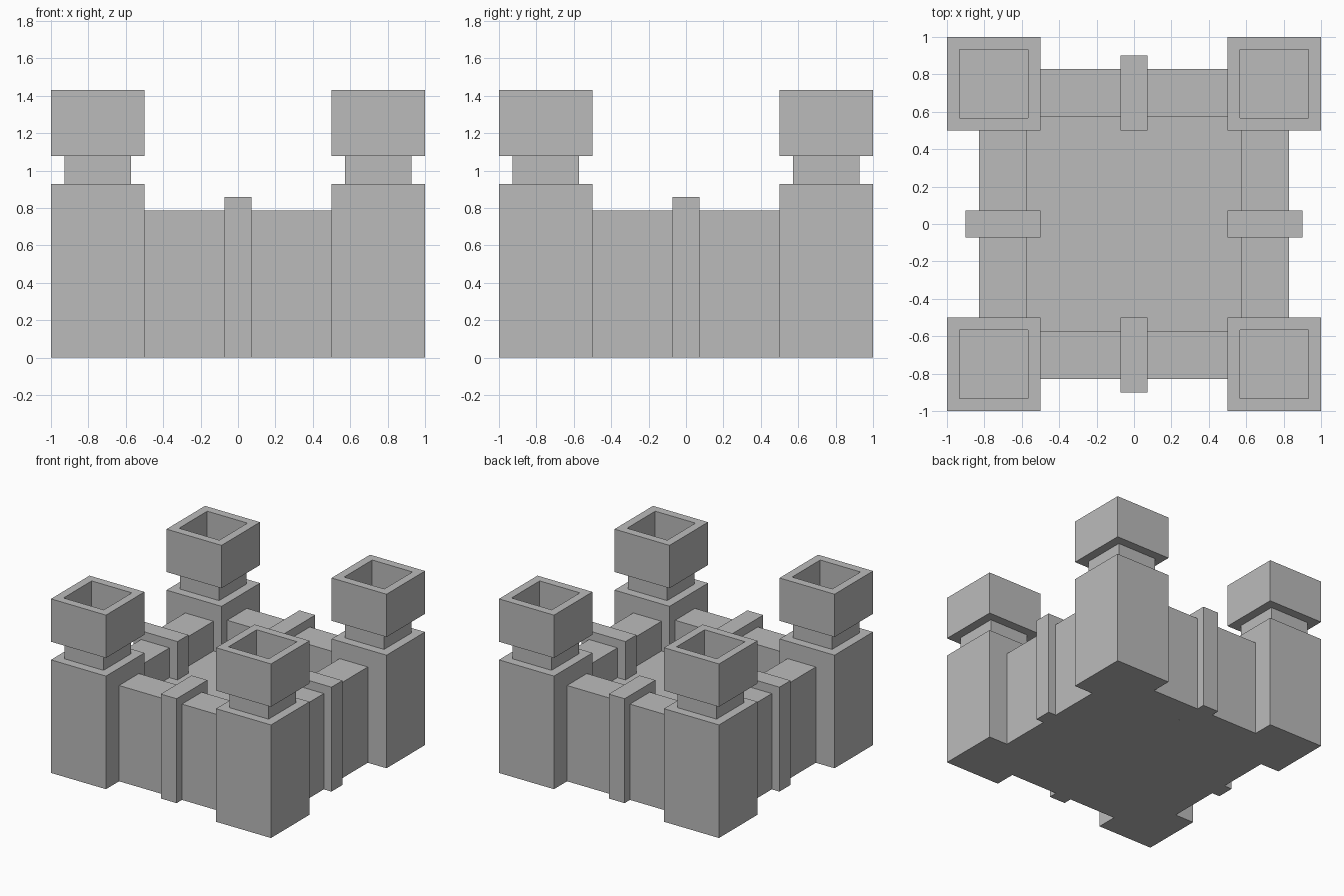
import bpy
import bmesh
import math
from mathutils import Matrix

if "Cube" in bpy.data.objects:
    bpy.data.objects.remove(bpy.data.objects["Cube"])

stone = bpy.data.materials.new("grey stone")
stone.diffuse_color = (0.5, 0.5, 0.5, 1)
stone.use_nodes = True
stone.node_tree.nodes["Principled BSDF"].inputs["Base Color"].default_value = stone.diffuse_color


def box(name, lo, hi, turn=0, well=None):
    """Box between two corners, turned about z; well = (rim width, floor z) sinks the top."""
    bm = bmesh.new()
    bmesh.ops.create_cube(bm, size=1)
    for v in bm.verts:
        v.co = [a + (c + 0.5) * (b - a) for a, b, c in zip(lo, hi, v.co)]
    if well:
        rim, floor_z = well
        bm.normal_update()
        top = max(bm.faces, key=lambda f: f.calc_center_median().z)
        bmesh.ops.inset_region(bm, faces=[top], thickness=rim)
        pit = bmesh.ops.extrude_discrete_faces(bm, faces=[top])["faces"][0]
        for v in pit.verts:
            v.co.z = floor_z
    bm.transform(Matrix.Rotation(turn, 4, 'Z'))
    bmesh.ops.recalc_face_normals(bm, faces=bm.faces)
    mesh = bpy.data.meshes.new(name)
    bm.to_mesh(mesh)
    bm.free()
    mesh.materials.append(stone)
    obj = bpy.data.objects.new(name, mesh)
    bpy.context.collection.objects.link(obj)
    return obj


# Raised courtyard
box("courtyard_floor", (-0.6, -0.6, 0), (0.6, 0.6, 0.543))

# Each quarter turn: one wall, its buttress and one corner tower
for i in range(4):
    turn = i * math.pi / 2
    box(f"wall_{i}", (-0.52, -0.83, 0), (0.52, -0.573, 0.787), turn)
    box(f"buttress_{i}", (-0.072, -0.9, 0), (0.072, -0.5, 0.858), turn)
    box(f"tower_{i}", (0.5, -1, 0), (1, -0.5, 0.929), turn)
    box(f"tower_neck_{i}", (0.573, -0.927, 0.929), (0.927, -0.573, 1.078), turn)
    box(f"tower_top_{i}", (0.5, -1, 1.078), (1, -0.5, 1.43), turn, well=(0.095, 1.09))
